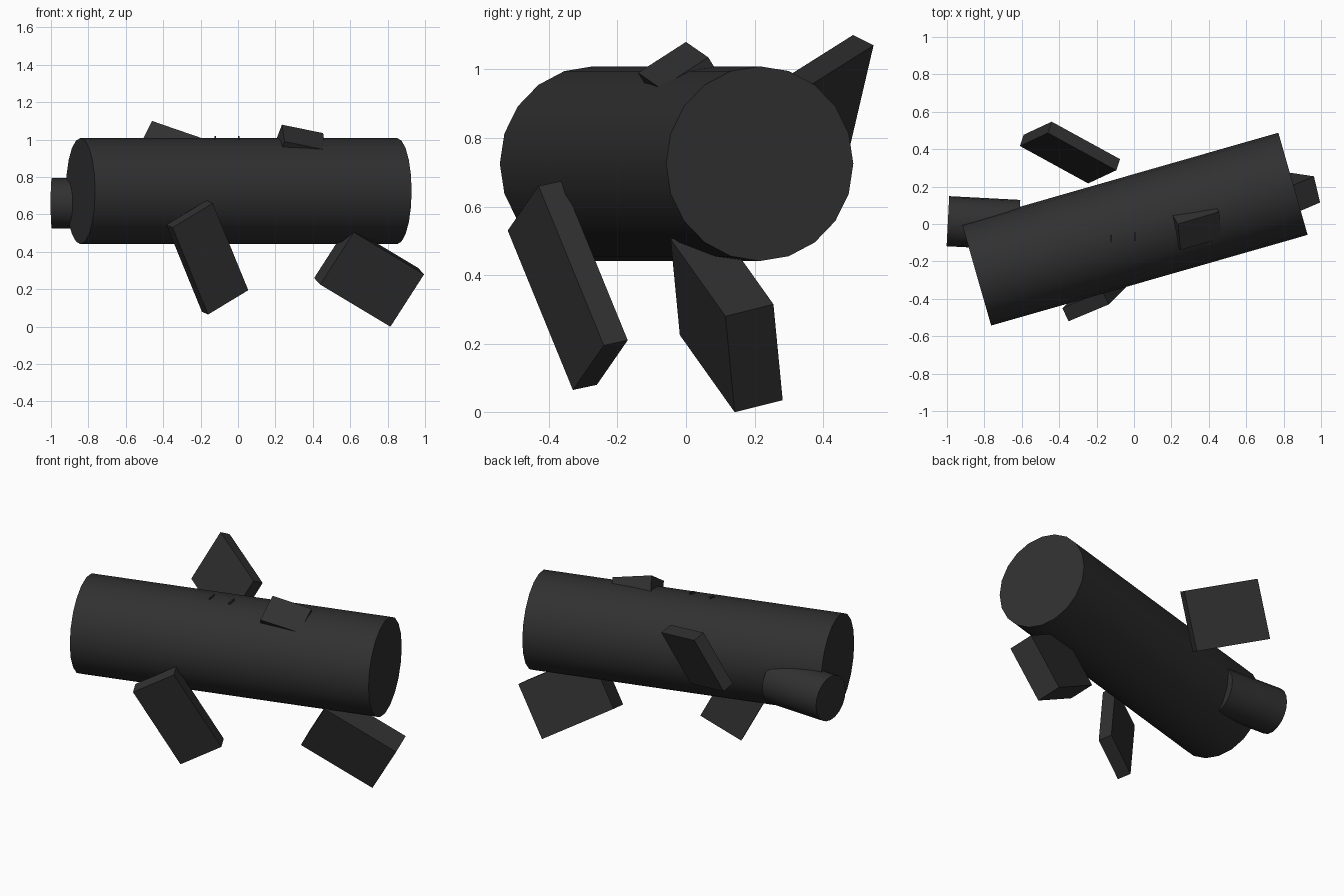
import bpy, bmesh, math
from mathutils import Vector, Matrix

cube = bpy.data.objects.get("Cube")
if cube:
    bpy.data.objects.remove(cube, do_unlink=True)

grey = bpy.data.materials.new("charcoal_grey")
grey.use_nodes = True
colour = (0.03, 0.03, 0.03, 1)
grey.diffuse_color = colour
grey.node_tree.nodes["Principled BSDF"].inputs["Base Color"].default_value = colour


def finish(name, bm):
    bmesh.ops.recalc_face_normals(bm, faces=bm.faces)
    mesh = bpy.data.meshes.new(name)
    bm.to_mesh(mesh)
    bm.free()
    mesh.materials.append(grey)
    obj = bpy.data.objects.new(name, mesh)
    bpy.context.collection.objects.link(obj)
    return obj


def cylinder(name, start, end, radius, sides=20):
    """Smooth-sided cylinder between two points, with flat caps."""
    a, b = Vector(start), Vector(end)
    bm = bmesh.new()
    bmesh.ops.create_cone(bm, cap_ends=True, segments=sides, radius1=radius,
                          radius2=radius, depth=(b - a).length)
    turn = (b - a).to_track_quat('Z', 'Y').to_matrix().to_4x4()
    bm.transform(Matrix.Translation((a + b) / 2) @ turn)
    obj = finish(name, bm)
    bpy.ops.object.select_all(action='DESELECT')
    obj.select_set(True)
    bpy.context.view_layer.objects.active = obj
    bpy.ops.object.shade_smooth_by_angle(angle=math.radians(40))


def slab(name, corner, u, v, w):
    """Tilted box from one corner and its three edge vectors."""
    c, u, v, w = map(Vector, (corner, u, v, w))
    bm = bmesh.new()
    bmesh.ops.create_cube(bm, size=1)
    for vert in bm.verts:
        p = vert.co + Vector((0.5, 0.5, 0.5))
        vert.co = c + u * p.x + v * p.y + w * p.z
    finish(name, bm)


# Log-shaped body and the side stub at its right end
cylinder("body", (-0.842, -0.27, 0.725), (0.85, 0.215, 0.725), 0.284)
cylinder("side_stub", (-0.995, 0.015, 0.66), (-0.615, -0.005, 0.66), 0.134)

# Slabs that stick out of the body
slab("back_slab", (-0.46, 0.487, 1.10),
     (-0.15, -0.07, -0.30), (0.02, 0.06, -0.03), (0.365, -0.20, -0.126))
slab("front_slab", (0.055, -0.24, 0.195),
     (-0.19, -0.19, 0.465), (-0.215, -0.09, -0.13), (-0.033, 0.07, 0.015))
slab("left_slab", (0.995, 0.115, 0.28),
     (-0.18, 0.027, -0.28), (-0.033, 0.14, 0.035), (-0.375, -0.16, 0.225))
slab("top_slab", (0.235, 0.0, 1.08),
     (0.22, 0.065, -0.045), (0.014, -0.14, -0.09), (-0.03, 0.048, -0.078))

# Two slivers that barely break the top of the body
for i, (x, y) in enumerate(((-0.125, -0.105), (0.0, -0.09))):
    slab(f"top_sliver_{i + 1}", (x, y, 0.98),
         (0.008, 0, 0), (0, 0.045, 0.01), (0, 0, 0.03))
